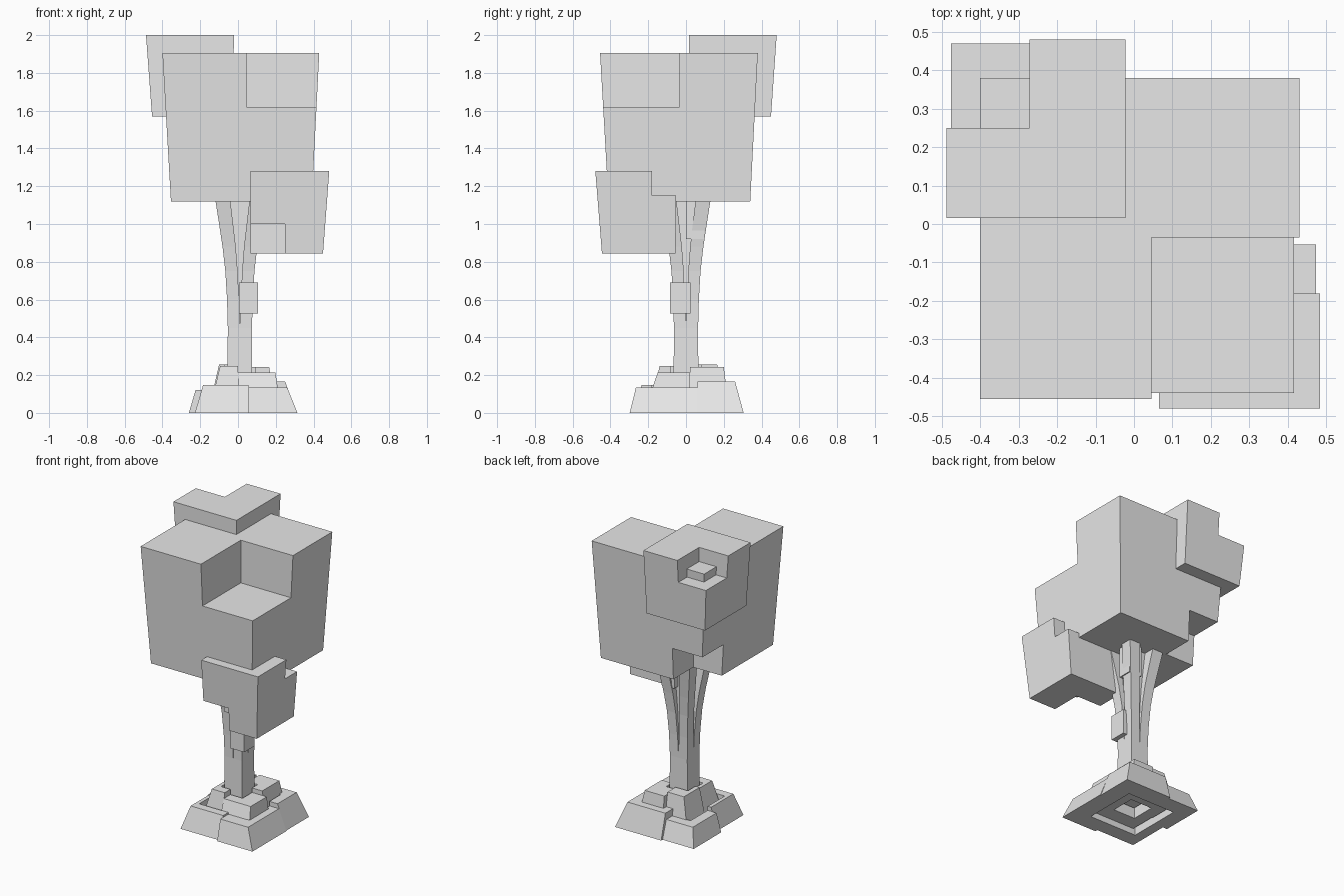
import bpy
import bmesh

cube = bpy.data.objects.get("Cube")
if cube:
    bpy.data.objects.remove(cube, do_unlink=True)

grey = bpy.data.materials.new("plain_grey")
grey.use_nodes = True
colour = (0.8, 0.8, 0.8, 1)
grey.diffuse_color = colour
grey.node_tree.nodes["Principled BSDF"].inputs["Base Color"].default_value = colour


def loft(name, rings):
    """Join rings of matching points with flat sides and cap both ends."""
    bm = bmesh.new()
    loops = [[bm.verts.new(p) for p in ring] for ring in rings]
    n = len(loops[0])
    for low, high in zip(loops, loops[1:]):
        for i in range(n):
            j = (i + 1) % n
            bm.faces.new((low[i], low[j], high[j], high[i]))
    bm.faces.new(loops[0][::-1])
    bm.faces.new(loops[-1])
    bmesh.ops.recalc_face_normals(bm, faces=bm.faces)
    mesh = bpy.data.meshes.new(name)
    bm.to_mesh(mesh)
    bm.free()
    mesh.materials.append(grey)
    obj = bpy.data.objects.new(name, mesh)
    bpy.context.collection.objects.link(obj)
    return obj


def rect(x, y, z):
    return [(x[0], y[0], z), (x[1], y[0], z), (x[1], y[1], z), (x[0], y[1], z)]


def box(name, x, y, z, top_x=None, top_y=None):
    return loft(name, [rect(x, y, z[0]), rect(top_x or x, top_y or y, z[1])])


def notch(obj, x, y, z):
    """Cut a box-shaped bite out of a block."""
    cutter = box("notch_cutter", x, y, z)
    cutter.hide_render = True
    mod = obj.modifiers.new("notch", "BOOLEAN")
    mod.operation = "DIFFERENCE"
    mod.solver = "EXACT"
    mod.object = cutter
    bpy.context.view_layer.objects.active = obj
    bpy.ops.object.modifier_apply(modifier=mod.name)
    bpy.data.objects.remove(cutter, do_unlink=True)


def corner_stone(name, split, hole, low, high, z):
    """L-shaped stone that wraps one corner, sloping in from low to high."""
    def ring(outer, height):
        (sx, sy), (hx, hy), (ox, oy) = split, hole, outer
        return [(px, py, height) for px, py in
                ((sx, hy), (sx, oy), (ox, oy), (ox, sy), (hx, sy), (hx, hy))]
    return loft(name, [ring(low, z[0]), ring(high, z[1])])


# Leaf blocks, narrower towards the bottom
crown = box("main_crown", (-0.355, 0.39), (-0.41, 0.34), (1.12, 1.905),
            (-0.40, 0.43), (-0.455, 0.38))
notch(crown, (0.045, 0.6), (-0.6, -0.035), (1.62, 2.1))
notch(crown, (-0.6, -0.145), (0.13, 0.6), (1.0, 1.33))

back_crown = box("back_crown", (-0.455, -0.025), (0.015, 0.45), (1.57, 2.0),
                 (-0.487, -0.022), (0.015, 0.48))
notch(back_crown, (-0.7, -0.272), (0.25, 0.7), (1.85, 2.2))

low_crown = box("low_crown", (0.065, 0.45), (-0.445, -0.055), (0.845, 1.28),
                (0.065, 0.483), (-0.48, -0.052))
notch(low_crown, (0.0, 0.25), (-0.7, -0.24), (0.7, 1.0))
notch(low_crown, (0.345, 0.7), (-0.18, 0.1), (1.15, 1.4))

# Trunk: a core with four prongs that spread towards the top
cx = 0.01
core = 0.055
box("trunk_core", (cx - core, cx + core), (-core, core), (0.1, 1.16))
levels = [(0.1, 0.0, 0.066), (0.45, 0.0, 0.064), (0.6, 0.005, 0.068),
          (0.75, 0.012, 0.077), (0.88, 0.022, 0.092), (1.0, 0.036, 0.11),
          (1.16, 0.055, 0.135)]
for sx, side in ((-1, "right"), (1, "left")):
    for sy, end in ((-1, "front"), (1, "back")):
        loft(f"{end}_{side}_trunk_prong",
             [rect((cx + sx * a, cx + sx * b), (sy * a, sy * b), z)
              for z, a, b in levels])
box("trunk_knot", (0.005, 0.105), (-0.085, 0.025), (0.525, 0.69))
box("upper_trunk_knot", (0.02, 0.115), (0.0, 0.095), (0.92, 1.14))

# Outer ring of base stones
corner_stone("front_left_base", (0.055, 0.06), (0.19, -0.18),
             (0.315, -0.298), (0.26, -0.265), (0, 0.135))
corner_stone("back_left_base", (-0.03, 0.06), (0.19, 0.18),
             (0.31, 0.305), (0.25, 0.26), (0, 0.165))
corner_stone("back_right_base", (-0.03, 0.0), (-0.16, 0.18),
             (-0.26, 0.29), (-0.225, 0.25), (0, 0.12))
corner_stone("front_right_base", (0.055, 0.0), (-0.16, -0.18),
             (-0.228, -0.28), (-0.185, -0.235), (0, 0.147))

# Inner ring of base stones around the trunk foot
corner_stone("front_left_step", (0.0, 0.02), (0.09, -0.08),
             (0.225, -0.21), (0.198, -0.15), (0.04, 0.213))
corner_stone("back_left_step", (0.02, 0.02), (0.09, 0.08),
             (0.2, 0.225), (0.165, 0.2), (0.04, 0.243))
corner_stone("back_right_step", (0.02, 0.0), (-0.07, 0.08),
             (-0.15, 0.2), (-0.1, 0.165), (0.04, 0.257))
corner_stone("front_right_step", (0.0, 0.0), (-0.07, -0.08),
             (-0.145, -0.18), (-0.095, -0.14), (0.04, 0.248))
